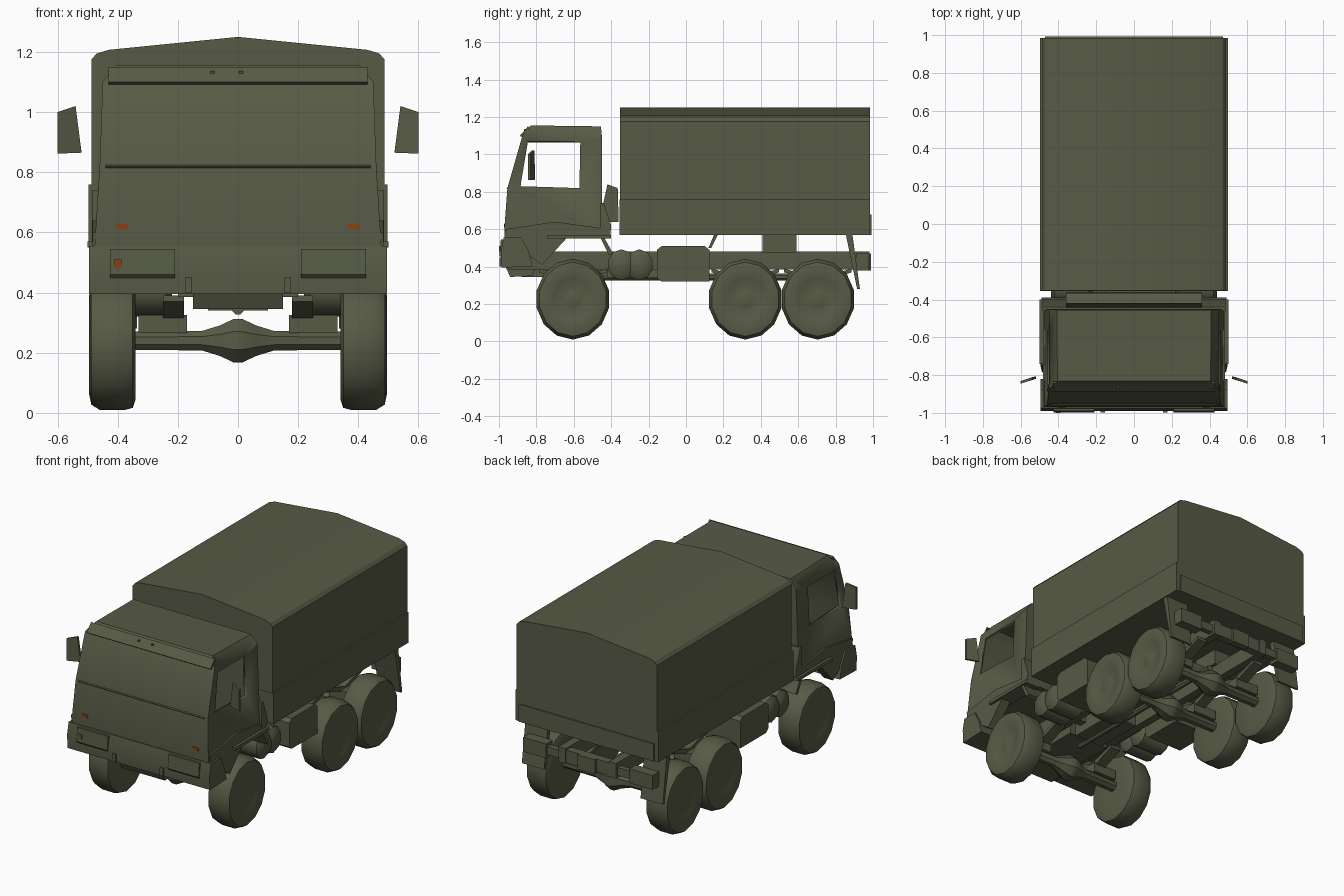
import bpy, bmesh, math
from mathutils import Vector

cube = bpy.data.objects.get("Cube")
if cube:
    bpy.data.objects.remove(cube, do_unlink=True)


def material(name, rgb):
    m = bpy.data.materials.new(name)
    m.use_nodes = True
    m.diffuse_color = (*rgb, 1)
    m.node_tree.nodes["Principled BSDF"].inputs["Base Color"].default_value = (*rgb, 1)
    return m


OLIVE = material("olive green", (0.095, 0.104, 0.06))
ORANGE = material("marker orange", (0.24, 0.06, 0.006))


def finish(name, bm, mat=OLIVE, smooth=30):
    bmesh.ops.recalc_face_normals(bm, faces=bm.faces)
    me = bpy.data.meshes.new(name)
    bm.to_mesh(me)
    bm.free()
    me.materials.append(mat)
    ob = bpy.data.objects.new(name, me)
    bpy.context.collection.objects.link(ob)
    bpy.ops.object.select_all(action='DESELECT')
    bpy.context.view_layer.objects.active = ob
    ob.select_set(True)
    bpy.ops.object.shade_smooth_by_angle(angle=math.radians(smooth))
    return ob


def extrude(name, points, offset, mat=OLIVE):
    """Extrude a flat polygon along an offset into a closed solid."""
    bm = bmesh.new()
    near = [bm.verts.new(p) for p in points]
    far = [bm.verts.new(Vector(p) + Vector(offset)) for p in points]
    bm.faces.new(near)
    bm.faces.new(far)
    for i in range(len(points)):
        j = (i + 1) % len(points)
        bm.faces.new((near[i], near[j], far[j], far[i]))
    return finish(name, bm, mat)


def side_prism(name, yz, x0, x1, mat=OLIVE):
    return extrude(name, [(x0, y, z) for y, z in yz], (x1 - x0, 0, 0), mat)


def box(name, x, y, z, mat=OLIVE):
    rect = [(y[0], z[0]), (y[1], z[0]), (y[1], z[1]), (y[0], z[1])]
    return side_prism(name, rect, x[0], x[1], mat)


def lathe(name, profile, centre, sides, axis='X', stretch=1.0):
    """Turn (along, radius) pairs around the x or y axis."""
    bm = bmesh.new()
    rings = []
    for along, r in profile:
        ring = []
        for i in range(sides):
            a = math.tau * (i + 0.5) / sides
            u, w = r * math.cos(a), r * math.sin(a) * stretch
            p = (along, u, w) if axis == 'X' else (u, along, w)
            ring.append(bm.verts.new(Vector(p) + Vector(centre)))
        rings.append(ring)
    for a, b in zip(rings, rings[1:]):
        for i in range(sides):
            j = (i + 1) % sides
            bm.faces.new((a[i], a[j], b[j], b[i]))
    bm.faces.new(rings[0])
    bm.faces.new(rings[-1])
    return finish(name, bm, smooth=40)


def cab_half_width(z):
    levels = [(0.5, 0.48), (0.82, 0.46), (1.1, 0.45), (1.155, 0.405)]
    for (z0, w0), (z1, w1) in zip(levels, levels[1:]):
        if z <= z1:
            return w0 + (w1 - w0) * (z - z0) / (z1 - z0)
    return levels[-1][1]


def cab_shell(outline, window, corner):
    """Hollow cab: each side joins the outline to the window, strips join both sides."""
    bm = bmesh.new()
    sides = []
    n = len(outline)
    for s in (-1, 1):
        rim, hole = ([bm.verts.new((s * cab_half_width(z), y, z)) for y, z in pts]
                     for pts in (outline, window))
        for i in range(n):
            j = (i + 1) % n
            face = [rim[i], rim[j], hole[corner[j]]]
            if corner[i] != corner[j]:
                face.append(hole[corner[i]])
            bm.faces.new(face)
        sides.append(rim)
    left, right = sides
    for i in range(n):
        j = (i + 1) % n
        bm.faces.new((left[i], left[j], right[j], right[i]))
    ob = finish("cab", bm)
    wall = ob.modifiers.new("wall thickness", 'SOLIDIFY')
    wall.thickness, wall.offset = 0.02, -1


# Cab with open side windows
cab_shell([(-0.97, 0.55), (-0.97, 0.62), (-0.955, 0.82), (-0.875, 1.1), (-0.83, 1.155),
           (-0.455, 1.15), (-0.45, 1.1), (-0.45, 0.82), (-0.45, 0.56)],
          [(-0.885, 0.83), (-0.845, 1.07), (-0.565, 1.07), (-0.57, 0.82)],
          [0, 0, 0, 1, 1, 2, 2, 3, 3])

# Windscreen sill, sun visor and back of the cab
side_prism("windscreen_sill", [(-0.953, 0.812), (-0.961, 0.82), (-0.95, 0.826), (-0.945, 0.815)], -0.44, 0.44)
side_prism("sun_visor", [(-0.877, 1.092), (-0.888, 1.1), (-0.845, 1.15), (-0.835, 1.14)], -0.43, 0.43)
side_prism("cab_rear_skirt", [(-0.46, 0.56), (-0.405, 0.56), (-0.4, 0.62), (-0.44, 0.74), (-0.46, 0.74)], -0.485, 0.485)
side_prism("air_intake", [(-0.455, 0.68), (-0.42, 0.84), (-0.365, 0.82), (-0.36, 0.64), (-0.42, 0.64)], -0.36, 0.36)

# Bumper and front detail
side_prism("bumper", [(-0.985, 0.395), (-0.99, 0.48), (-0.975, 0.555), (-0.88, 0.555), (-0.84, 0.48),
                      (-0.82, 0.4)], -0.495, 0.495)
side_prism("lower_grille", [(-0.94, 0.345), (-0.97, 0.41), (-0.8, 0.41), (-0.82, 0.35)], -0.15, 0.15)
box("engine", (-0.14, 0.14), (-0.88, -0.42), (0.345, 0.48))
for x in (-0.165, 0.165):
    box("tow_hook", (x - 0.012, x + 0.012), (-0.997, -0.95), (0.4, 0.45))
for s in (-1, 1):
    side_prism("headlamp", [(-0.98, 0.44), (-0.998, 0.46), (-0.99, 0.545), (-0.965, 0.545)], s * 0.21, s * 0.425)
    side_prism("front_fender", [(-0.968, 0.6), (-0.96, 0.54), (-0.77, 0.41), (-0.64, 0.55), (-0.41, 0.56),
                                (-0.41, 0.6), (-0.7, 0.64)], s * 0.42, s * 0.483)
    box("wheel_arch_lip", (s * 0.4, s * 0.5), (-0.74, -0.4), (0.55, 0.57))
    side_prism("rear_arch_guard", [(-0.46, 0.56), (-0.44, 0.56), (-0.39, 0.47), (-0.41, 0.46)], s * 0.35, s * 0.49)
    extrude("mirror", [(s * 0.52, -0.82, 0.865), (s * 0.6, -0.845, 0.862), (s * 0.6, -0.845, 1.0),
                       (s * 0.54, -0.825, 1.02)], (0, 0.014, 0))
    box("turn_signal", (s * 0.365, s * 0.405), (-0.974, -0.967), (0.61, 0.628), ORANGE)
box("bumper_marker", (-0.412, -0.388), (-1.0, -0.994), (0.48, 0.51), ORANGE)
for x in (-0.085, 0.01):
    box("roof_marker", (x - 0.007, x + 0.007), (-0.867, -0.858), (1.128, 1.136), ORANGE)

# Cargo bed and canvas cover
box("cargo_bed", (-0.497, 0.497), (-0.355, 0.985), (0.57, 0.76))
cover = [(-0.487, 0.76), (-0.487, 1.175), (-0.47, 1.195), (-0.43, 1.207), (0, 1.25),
         (0.43, 1.207), (0.47, 1.195), (0.487, 1.175), (0.487, 0.76)]
extrude("canvas_cover", [(x, -0.353, z) for x, z in cover], (0, 1.338, 0))
box("tailgate_lower_edge", (-0.47, 0.47), (0.98, 0.992), (0.57, 0.68))

# Chassis frame
for s in (-1, 1):
    box("frame_rail", (s * 0.15, s * 0.2), (-0.95, 0.98), (0.385, 0.48))
    box("bed_mount", (s * 0.13, s * 0.24), (0.41, 0.59), (0.475, 0.57))
    side_prism("bed_strut", [(0.12, 0.5), (0.135, 0.5), (0.17, 0.57), (0.15, 0.57)], s * 0.2, s * 0.3)
    side_prism("mudflap", [(0.855, 0.57), (0.89, 0.57), (0.93, 0.28), (0.915, 0.28)], s * 0.335, s * 0.49)
    box("rear_lamp_box", (s * 0.29, s * 0.45), (0.91, 0.975), (0.38, 0.47))
    side_prism("fuel_tank", [(-0.155, 0.34), (-0.155, 0.49), (-0.13, 0.51), (0.1, 0.51), (0.125, 0.49),
                             (0.125, 0.32), (-0.13, 0.32)], s * 0.22, s * 0.465)
    for y in (-0.345, -0.25):
        lathe("air_tank", [(-0.11, 0.05), (-0.09, 0.075), (0.09, 0.075), (0.11, 0.05)],
              (s * 0.33, y, 0.41), 10, stretch=1.1)
    box("tank_bracket", (s * 0.18, s * 0.3), (-0.4, -0.2), (0.4, 0.44))
for y in (-0.35, 0.15, 0.5, 0.95):
    box("crossmember", (-0.18, 0.18), (y - 0.025, y + 0.025), (0.39, 0.47))
box("rear_beam", (-0.42, 0.42), (0.93, 0.965), (0.4, 0.45))
box("tow_hitch", (-0.06, 0.06), (0.95, 0.99), (0.38, 0.47))
box("gearbox", (-0.1, 0.1), (-0.42, -0.1), (0.34, 0.44))

# Axles, springs and wheels
lathe("drive_shaft", [(-0.5, 0.02), (0.7, 0.02)], (0, 0, 0.345), 8, 'Y')
tyre = [(0.345, 0.06), (0.34, 0.165), (0.35, 0.192), (0.375, 0.198), (0.46, 0.198), (0.488, 0.182),
        (0.495, 0.15), (0.487, 0.105), (0.472, 0.06), (0.478, 0.04)]
axle = [(-0.36, 0.033), (-0.12, 0.035), (-0.06, 0.055), (-0.015, 0.078),
        (0.015, 0.078), (0.06, 0.055), (0.12, 0.035), (0.36, 0.033)]
for y in (-0.605, 0.317, 0.705):
    lathe("axle", axle, (0, y, 0.24), 8)
    for s in (-1, 1):
        lathe("wheel", [(s * x, r) for x, r in tyre], (0, y, 0.226), 14, stretch=1.09)
        side_prism("leaf_spring", [(y - 0.18, 0.37), (y, 0.3), (y + 0.18, 0.37), (y + 0.18, 0.39),
                                   (y, 0.335), (y - 0.18, 0.39)], s * 0.18, s * 0.25)
        box("spring_seat", (s * 0.17, s * 0.33), (y - 0.04, y + 0.04), (0.265, 0.325))
